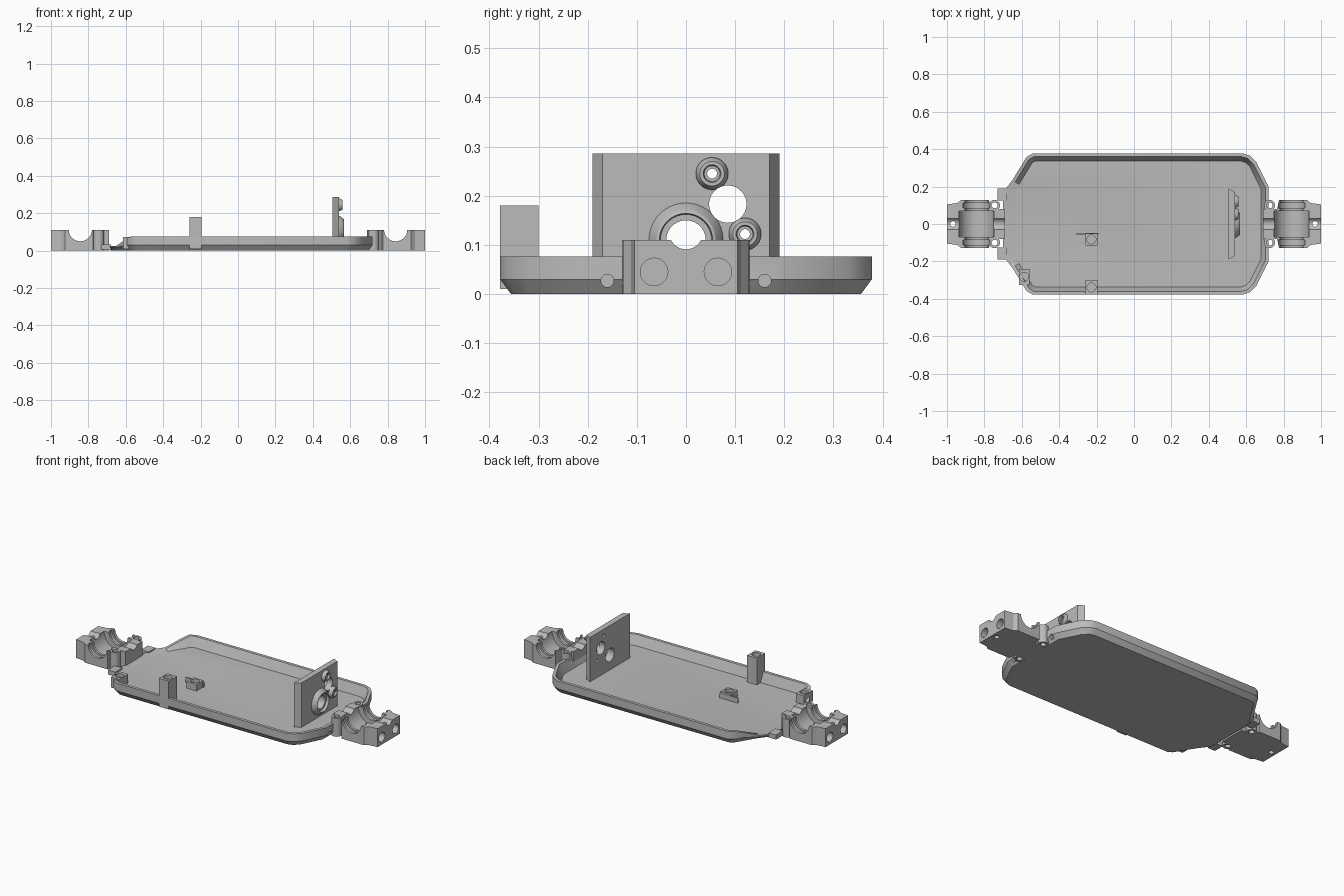
import bpy
import bmesh
import math
from mathutils import Vector, Matrix

if "Cube" in bpy.data.objects:
    bpy.data.objects.remove(bpy.data.objects["Cube"])

grey = bpy.data.materials.new("plain grey")
grey.use_nodes = True
GREY = (0.5, 0.5, 0.5, 1)
grey.diffuse_color = GREY
grey.node_tree.nodes["Principled BSDF"].inputs["Base Color"].default_value = GREY


def finish(name, bm):
    bmesh.ops.recalc_face_normals(bm, faces=bm.faces)
    mesh = bpy.data.meshes.new(name)
    bm.to_mesh(mesh)
    bm.free()
    mesh.materials.append(grey)
    ob = bpy.data.objects.new(name, mesh)
    bpy.context.collection.objects.link(ob)
    return ob


def loft(name, rings, closed=False):
    """Skin matching rings of points; cap the ends unless closed."""
    bm = bmesh.new()
    loops = [[bm.verts.new(p) for p in ring] for ring in rings]
    pairs = list(zip(loops, loops[1:]))
    if closed:
        pairs.append((loops[-1], loops[0]))
    else:
        bm.faces.new(loops[0])
        bm.faces.new(loops[-1])
    for a, b in pairs:
        for i in range(len(a)):
            j = (i + 1) % len(a)
            bm.faces.new((a[i], a[j], b[j], b[i]))
    return finish(name, bm)


def prism(name, plan, z0, z1):
    return loft(name, [[(x, y, z) for x, y in plan] for z in (z0, z1)])


def box(name, x0, x1, y0, y1, z0, z1):
    return prism(name, [(x0, y0), (x1, y0), (x1, y1), (x0, y1)], z0, z1)


def cylinder(name, centre, radius, length, axis="Z"):
    turn = {"X": Matrix.Rotation(math.pi / 2, 4, "Y"),
            "Y": Matrix.Rotation(math.pi / 2, 4, "X"), "Z": Matrix()}[axis]
    bm = bmesh.new()
    bmesh.ops.create_cone(bm, cap_ends=True, segments=40, radius1=radius,
                          radius2=radius, depth=length,
                          matrix=Matrix.Translation(centre) @ turn)
    return finish(name, bm)


def combine(ob, other, operation="DIFFERENCE"):
    mod = ob.modifiers.new("cut", "BOOLEAN")
    mod.operation = operation
    mod.solver = "EXACT"
    mod.object = other
    bpy.context.view_layer.objects.active = ob
    bpy.ops.object.modifier_apply(modifier=mod.name)
    bpy.data.objects.remove(other)


def drill(ob, centre, radius, length, axis="Z"):
    combine(ob, cylinder("cutter", centre, radius, length, axis))


def lathe_x(name, y, z, profile, steps=40):
    """Ring around an x axis from (radius, x) points."""
    rings = []
    for r, x in profile:
        angles = [2 * math.pi * i / steps for i in range(steps)]
        rings.append([(x, y + r * math.cos(a), z + r * math.sin(a)) for a in angles])
    return loft(name, rings, closed=True)


def inset(points, d):
    out = []
    for i, p in enumerate(points):
        p = Vector(p)
        e1 = (p - Vector(points[i - 1])).normalized()
        e2 = (Vector(points[(i + 1) % len(points)]) - p).normalized()
        n1, n2 = Vector((-e1.y, e1.x)), Vector((-e2.y, e2.x))
        out.append(p + (n1 + n2) * d / (1 + n1.dot(n2)))
    return out


parts = []

# Tray: chamfered underside, sloping inner walls, rim fading out at the -x end
half = [(0.72, 0.2), (0.655, 0.33), (0.62, 0.365), (0.58, 0.378), (-0.54, 0.378),
        (-0.575, 0.358), (-0.6, 0.316), (-0.65, 0.235), (-0.7, 0.17)]
outline = half + [(x, -y) for x, y in reversed(half)]


def rim(x):
    t = min(1, max(0, (x + 0.65) / 0.07))
    return 0.026 + 0.05 * t


def ring(d, height):
    return [(q.x, q.y, height(p[0])) for p, q in zip(outline, inset(outline, d))]


tray = loft("tray", [
    ring(0.022, lambda x: 0),
    ring(0, lambda x: min(0.03, rim(x) * 0.7)),
    ring(0, rim),
    ring(0.018, rim),
    ring(0.042, lambda x: 0.02),
])
for y in (-0.16, 0.16):
    drill(tray, (0.72, y, 0.027), 0.013, 0.06, "X")
parts.append(tray)

# Axle housings at both ends
for s, name, ear_x in ((1, "right_end_housing", 0.725), (-1, "left_end_housing", 0.745)):
    side = [(1.0, 0.105), (0.945, 0.112), (0.925, 0.128), (0.775, 0.128),
            (0.765, 0.08), (0.69, 0.08)]
    plan = side + [(x, -y) for x, y in reversed(side)]
    housing = prism(name, [(s * x, y) for x, y in plan], 0, 0.11)
    for y in (-0.1, 0.1):
        combine(housing, cylinder("ear", (s * ear_x, y, 0.055), 0.029, 0.11), "UNION")
    # round axle seats, bearing grooves and the gear cavity
    mid = (s * 0.843, 0, 0.112)
    drill(housing, mid, 0.062, 0.4, "Y")
    drill(housing, mid, 0.094, 0.14, "Y")
    for y in (-0.098, 0.098):
        drill(housing, (mid[0], y, mid[2]), 0.072, 0.027, "Y")
    # shaft notch, pin sockets and screw holes
    drill(housing, (s * 0.86, 0, 0.125), 0.034, 0.5, "X")
    for y in (-0.065, 0.065):
        drill(housing, (s * 1.0, y, 0.045), 0.028, 0.07, "X")
        drill(housing, (s * ear_x, y * 1.54, 0.05), 0.016, 0.3)
    drill(housing, (s * 0.968, 0, 0.05), 0.015, 0.3)
    parts.append(housing)

# Low stops beside the -x housing
for s in (-1, 1):
    parts.append(box("end_stop", -0.73, -0.68, min(s * 0.125, s * 0.19),
                     max(s * 0.125, s * 0.19), 0.005, 0.033))

# Motor plate with bevelled edges and through holes
plate = prism("motor_plate", [(0.505, -0.19), (0.54, -0.17), (0.54, 0.17), (0.505, 0.19)],
              0.01, 0.286)
BOSSES = ((0.053, 0.245), (0.12, 0.122))
drill(plate, (0.52, 0, 0.11), 0.04, 0.2, "X")
for y, z in BOSSES:
    drill(plate, (0.52, y, z), 0.01, 0.2, "X")
    boss = lathe_x("screw_boss", y, z, [(0.033, 0.535), (0.033, 0.546), (0.025, 0.56),
                                       (0.018, 0.56), (0.016, 0.55), (0.01, 0.55),
                                       (0.01, 0.535)])
    drill(boss, (0.55, 0.085, 0.183), 0.038, 0.2, "X")
    parts.append(boss)
collar = lathe_x("motor_collar", 0, 0.11, [(0.077, 0.535), (0.073, 0.548), (0.06, 0.564),
                                         (0.054, 0.566), (0.052, 0.55), (0.04, 0.55),
                                         (0.04, 0.535)])
drill(collar, (0.55, 0.085, 0.183), 0.038, 0.2, "X")
drill(plate, (0.52, 0.085, 0.183), 0.038, 0.2, "X")
parts += [plate, collar]

# Mounting posts with screw holes, and a thin fin beside the middle one
for name, x0, x1, y0, y1, top in (("tall_post", -0.26, -0.195, -0.378, -0.3, 0.18),
                                  ("middle_post", -0.26, -0.195, -0.115, -0.05, 0.06),
                                  ("corner_post", -0.615, -0.56, -0.325, -0.24, 0.072)):
    post = box(name, x0, x1, y0, y1, 0.01, top)
    drill(post, ((x0 + x1) / 2, (y0 + y1) / 2, top), 0.024, 0.04)
    parts.append(post)
parts.append(box("post_fin", -0.31, -0.19, -0.056, -0.048, 0.01, 0.05))

# Smooth round surfaces, keep corners sharp
bpy.ops.object.select_all(action="DESELECT")
for ob in parts:
    ob.select_set(True)
bpy.context.view_layer.objects.active = parts[0]
bpy.ops.object.shade_smooth_by_angle(angle=math.radians(30))
